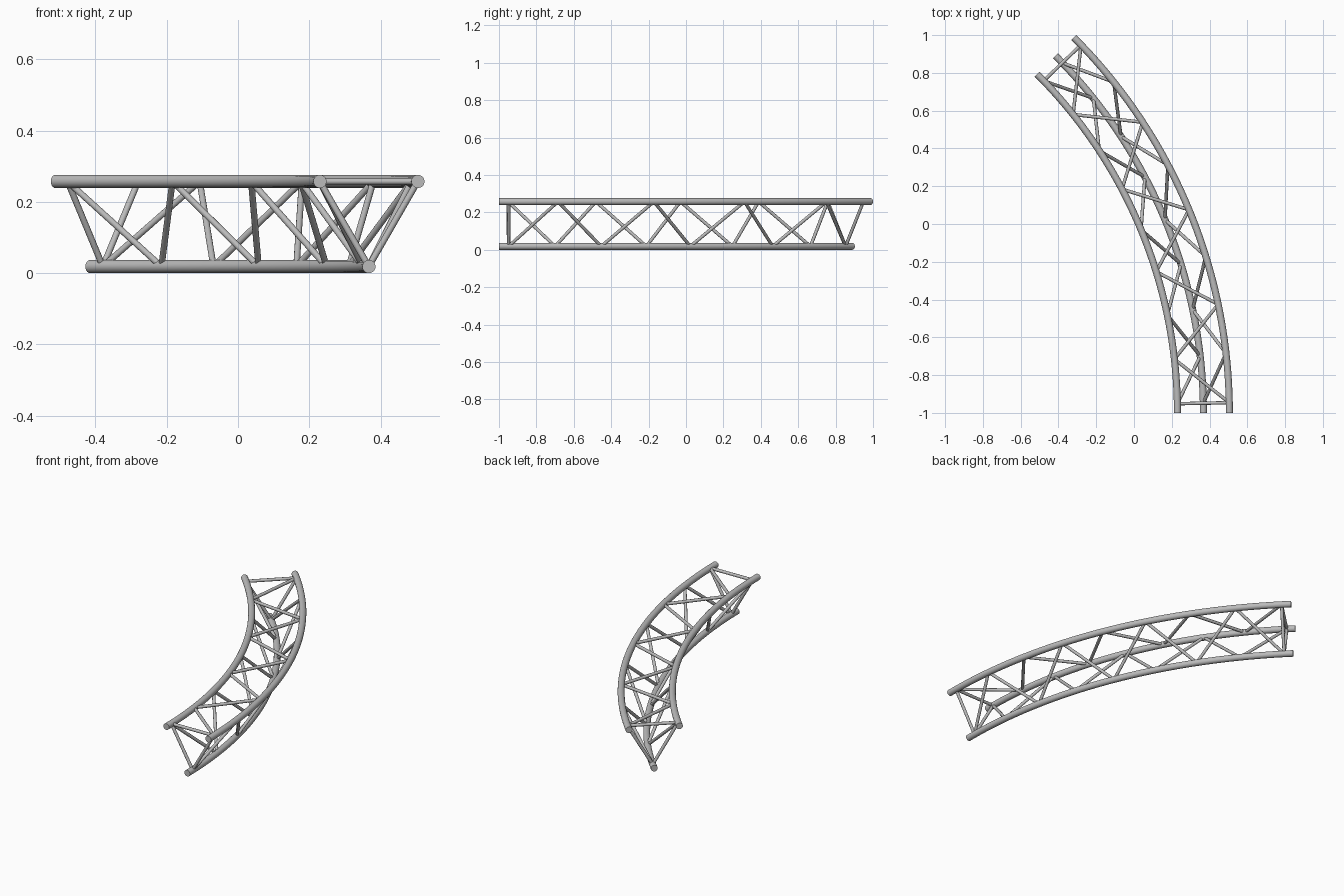
import bpy, bmesh
from math import sin, cos, radians, pi
from mathutils import Vector, Matrix

cube = bpy.data.objects.get("Cube")
if cube:
    bpy.data.objects.remove(cube, do_unlink=True)

CENTRE = Vector((-2.305, -1.0, 0))      # centre of the bend
SWEEP = radians(45)
TUBE_R, BRACE_R = 0.0185, 0.009
BAYS = 8
MARGIN = radians(1.1)                   # set-back of the first and last nodes

# bend radius and height of each main tube
CHORDS = {
    "outer": (2.81, 0.2575),
    "inner": (2.535, 0.2575),
    "bottom": (2.6725, TUBE_R),
}

metal = bpy.data.materials.new("grey metal")
metal.use_nodes = True
grey = (0.5, 0.5, 0.5, 1)
metal.diffuse_color = grey
metal.node_tree.nodes["Principled BSDF"].inputs["Base Color"].default_value = grey


def add_object(name, bm):
    bmesh.ops.recalc_face_normals(bm, faces=bm.faces)
    mesh = bpy.data.meshes.new(name)
    bm.to_mesh(mesh)
    bm.free()
    mesh.materials.append(metal)
    obj = bpy.data.objects.new(name, mesh)
    bpy.context.collection.objects.link(obj)
    bpy.ops.object.select_all(action='DESELECT')
    obj.select_set(True)
    bpy.context.view_layer.objects.active = obj
    bpy.ops.object.shade_smooth_by_angle(angle=radians(40))


def node(chord, index):
    """Point on a main tube's centre line at a brace node."""
    radius, z = CHORDS[chord]
    a = MARGIN + (SWEEP - 2 * MARGIN) * index / BAYS
    return CENTRE + Vector((radius * cos(a), radius * sin(a), z))


def add_rod(bm, start, end):
    axis = end - start
    turn = axis.to_track_quat('Z', 'Y').to_matrix().to_4x4()
    bmesh.ops.create_cone(bm, cap_ends=True, segments=12, radius1=BRACE_R,
                          radius2=BRACE_R, depth=axis.length,
                          matrix=Matrix.Translation((start + end) / 2) @ turn)


# Main tubes: a ring swept round the bend and capped
for chord, (radius, z) in CHORDS.items():
    bm = bmesh.new()
    place = Matrix.Translation(CENTRE + Vector((radius, 0, z))) @ Matrix.Rotation(pi / 2, 4, 'X')
    bmesh.ops.create_circle(bm, segments=20, radius=TUBE_R, matrix=place)
    bmesh.ops.spin(bm, geom=bm.verts[:] + bm.edges[:], cent=CENTRE, axis=(0, 0, 1),
                   angle=SWEEP, steps=40)
    bmesh.ops.holes_fill(bm, edges=bm.edges[:], sides=0)
    add_object(chord + "_tube", bm)

# Zigzag braces on each face, with a straight strut at both ends
FACES = {
    "top": ("outer", "inner"),
    "outer_side": ("bottom", "outer"),
    "inner_side": ("inner", "bottom"),
}
for face, pair in FACES.items():
    bm = bmesh.new()
    for i in range(BAYS):
        add_rod(bm, node(pair[i % 2], i), node(pair[(i + 1) % 2], i + 1))
    add_object(face + "_diagonal_braces", bm)
    bm = bmesh.new()
    for i in (0, BAYS):
        add_rod(bm, node(pair[0], i), node(pair[1], i))
    add_object(face + "_end_struts", bm)
